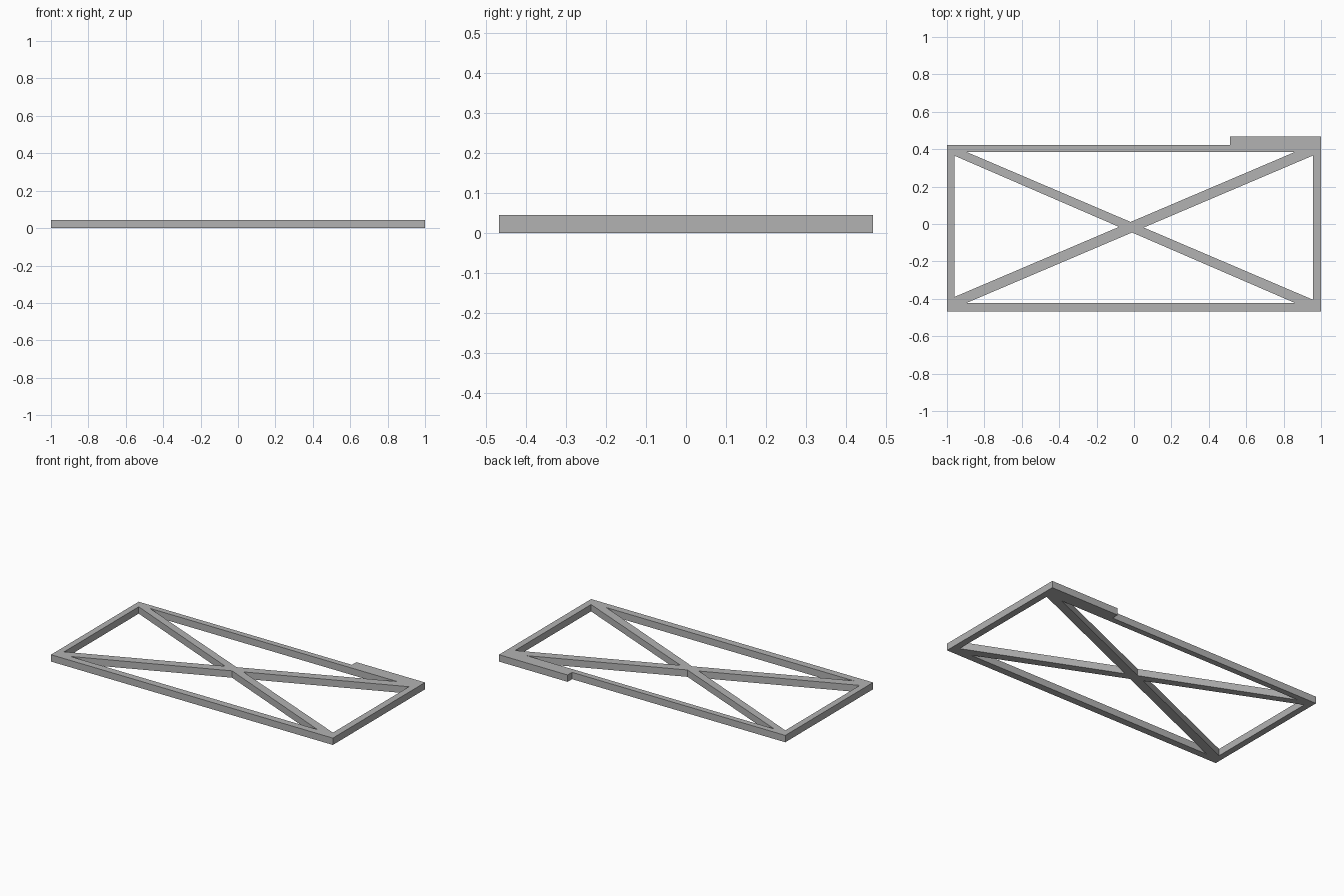
import bpy
import bmesh
from mathutils import Vector
from mathutils.geometry import intersect_line_line

HEIGHT = 0.044
# Inner edges of the frame
LEFT, RIGHT, FRONT, BACK = -0.96, 0.957, -0.422, 0.385

cube = bpy.data.objects.get("Cube")
if cube:
    bpy.data.objects.remove(cube, do_unlink=True)

grey = bpy.data.materials.new("grey")
grey.use_nodes = True
colour = (0.45, 0.45, 0.45, 1)
grey.diffuse_color = colour
grey.node_tree.nodes["Principled BSDF"].inputs["Base Color"].default_value = colour


def prism(name, outline):
    """Flat bar extruded upward from a counter-clockwise plan outline."""
    bm = bmesh.new()
    face = bm.faces.new([bm.verts.new((p[0], p[1], 0)) for p in outline])
    result = bmesh.ops.extrude_face_region(bm, geom=[face], use_keep_orig=True)
    top = [v for v in result["geom"] if isinstance(v, bmesh.types.BMVert)]
    bmesh.ops.translate(bm, verts=top, vec=(0, 0, HEIGHT))
    bmesh.ops.recalc_face_normals(bm, faces=bm.faces[:])
    mesh = bpy.data.meshes.new(name)
    bm.to_mesh(mesh)
    bm.free()
    mesh.materials.append(grey)
    bpy.context.collection.objects.link(bpy.data.objects.new(name, mesh))


def bar(name, x0, x1, y0, y1):
    prism(name, [(x0, y0), (x1, y0), (x1, y1), (x0, y1)])


def cross(a, b):
    """Plan point where two edges meet."""
    return intersect_line_line(*[Vector((*p, 0)) for p in a + b])[0]


# Outer frame; the back rail carries the raised end tab
bar("front_rail", -1, 1, -0.467, FRONT)
bar("right_rail", -1, LEFT, FRONT, BACK)
bar("left_rail", RIGHT, 1, FRONT, BACK)
prism("back_rail_with_tab", [(-1, BACK), (1, BACK), (1, 0.467),
                             (0.513, 0.467), (0.513, 0.422), (-1, 0.422)])

# Wide diagonal brace, running corner to corner
wide_upper = [(LEFT, -0.39), (0.86, BACK)]
wide_lower = [(-0.895, FRONT), (RIGHT, 0.366)]
prism("wide_brace", [(LEFT, FRONT), *wide_lower, (RIGHT, BACK), *reversed(wide_upper)])

# Narrow diagonal brace, in two halves butting against the wide one
thin_upper = [(-0.895, BACK), (RIGHT, -0.405)]
thin_lower = [(LEFT, 0.365), (0.86, FRONT)]
prism("narrow_brace_back", [(LEFT, BACK), thin_lower[0], cross(thin_lower, wide_upper),
                            cross(thin_upper, wide_upper), thin_upper[0]])
prism("narrow_brace_front", [(RIGHT, FRONT), thin_upper[1], cross(thin_upper, wide_lower),
                             cross(thin_lower, wide_lower), thin_lower[1]])
